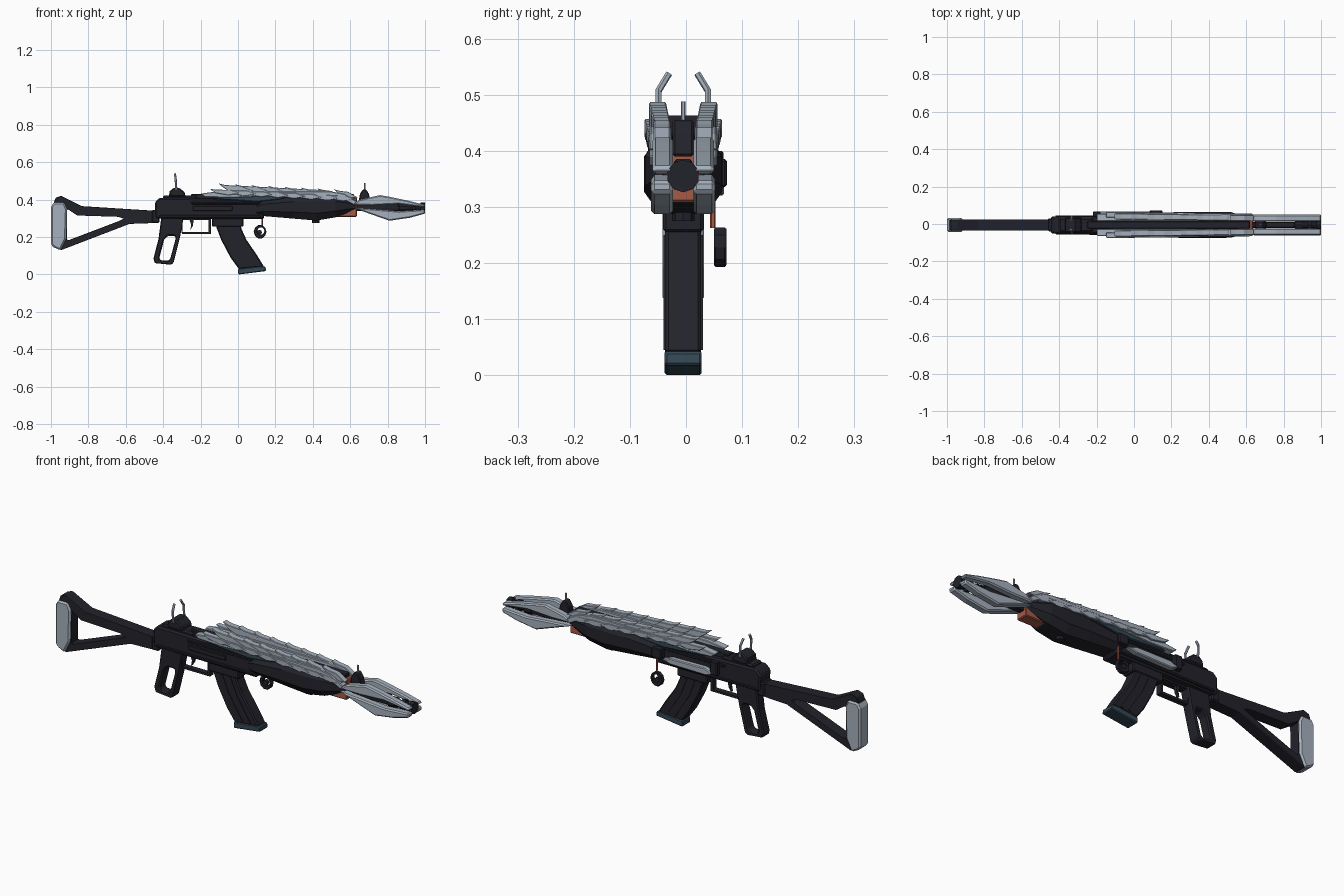
import bpy, bmesh, math
from mathutils import Vector, Matrix

cube = bpy.data.objects.get("Cube")
if cube:
    bpy.data.objects.remove(cube, do_unlink=True)

CY = -0.005  # centre plane of the weapon


def material(name, rgb):
    m = bpy.data.materials.new(name)
    m.use_nodes = True
    m.diffuse_color = (*rgb, 1)
    m.node_tree.nodes["Principled BSDF"].inputs["Base Color"].default_value = (*rgb, 1)
    return m


BLACK = material("blue black", (0.016, 0.016, 0.024))
GREY = material("pale steel", (0.38, 0.44, 0.51))
TEAL = material("dark teal", (0.035, 0.065, 0.09))
RED = material("rust red", (0.38, 0.1, 0.06))


def finish(name, bm, mat, bevel=0.0):
    bmesh.ops.recalc_face_normals(bm, faces=bm.faces)
    me = bpy.data.meshes.new(name)
    bm.to_mesh(me)
    bm.free()
    me.materials.append(mat)
    ob = bpy.data.objects.new(name, me)
    ob.location.y = CY
    bpy.context.collection.objects.link(ob)
    if bevel:
        b = ob.modifiers.new("chamfer", "BEVEL")
        b.width, b.segments = bevel, 1
        b.limit_method, b.angle_limit = "ANGLE", math.radians(40)
    return ob


def plate(name, pts, y0, y1, mat, bevel=0.0, mirror=False, hole=None):
    """Extrude an x-z outline along y; a hole needs as many points as the outline."""
    bm = bmesh.new()
    n = len(pts)
    for a, b in [(y0, y1)] + ([(-y1, -y0)] if mirror else []):
        loops = [[[bm.verts.new((x, y, z)) for x, z in ring] for y in (a, b)]
                 for ring in ([pts, hole] if hole else [pts])]
        for lo, hi in loops:
            for i in range(n):
                j = (i + 1) % n
                bm.faces.new((lo[i], lo[j], hi[j], hi[i]))
        for s in (0, 1):
            if hole:
                o, h = loops[0][s], loops[1][s]
                for i in range(n):
                    j = (i + 1) % n
                    bm.faces.new((o[i], o[j], h[j], h[i]))
            else:
                bm.faces.new(loops[0][s])
    return finish(name, bm, mat, bevel)


def box(name, x0, x1, y0, y1, z0, z1, mat, bevel=0.0, mirror=False):
    return plate(name, [(x0, z0), (x1, z0), (x1, z1), (x0, z1)], y0, y1, mat, bevel, mirror)


def rod(name, a, b, r, mat, sides=8, r2=None, mirror=False):
    bm = bmesh.new()
    for s in ((1, -1) if mirror else (1,)):
        p, q = (Vector((v[0], v[1] * s, v[2])) for v in (a, b))
        d = q - p
        mtx = Matrix.Translation((p + q) / 2) @ d.to_track_quat("Z", "Y").to_matrix().to_4x4()
        bmesh.ops.create_cone(bm, cap_ends=True, segments=sides, radius1=r,
                              radius2=r if r2 is None else r2, depth=d.length, matrix=mtx)
    return finish(name, bm, mat)


def loft(name, sections, mat):
    """Eight-sided sections along x, given as (x, half width, bottom, top)."""
    bm = bmesh.new()
    rings = []
    for x, w, b, t in sections:
        c = (t - b) * 0.28
        half = [(w * 0.6, b), (w, b + c), (w, t - c), (w * 0.65, t)]
        ring = half + [(-y, z) for y, z in reversed(half)]
        rings.append([bm.verts.new((x, y, z)) for y, z in ring])
    for r, s in zip(rings, rings[1:]):
        for i in range(8):
            j = (i + 1) % 8
            bm.faces.new((r[i], r[j], s[j], s[i]))
    bm.faces.new(rings[0])
    bm.faces.new(rings[-1])
    return finish(name, bm, mat)


# Shoulder stock with its triangular opening and pale butt plate
plate("stock", [(-.99, .37), (-.975, .41), (-.945, .42), (-.835, .365), (-.44, .34),
                (-.44, .275), (-.58, .27), (-.945, .13), (-.985, .15)], -.029, .029, BLACK, .008,
      hole=[(-.915, .345), (-.91, .347), (-.905, .345), (-.86, .315), (-.64, .308),
            (-.61, .298), (-.63, .288), (-.9, .185), (-.915, .185)])
plate("butt_plate", [(-1, .36), (-.985, .385), (-.93, .385), (-.915, .35), (-.92, .19),
                     (-.95, .128), (-.985, .145), (-1, .16)], -.037, .037, GREY, .008)
box("stock_hinge", -.46, -.42, -.035, .035, .275, .345, BLACK, .006)

# Receiver, cover and side details
plate("receiver", [(-.44, .30), (.14, .295), (.14, .4), (-.42, .41), (-.445, .385)],
      -.046, .046, BLACK, .008)
box("top_cover", -.40, -.22, -.036, .036, .40, .422, BLACK, .007)
box("side_rail", -.42, .12, -.051, .051, .305, .318, BLACK, .003)
box("upper_side_rail", -.25, .12, -.051, .051, .375, .388, BLACK, .003)
box("ejection_cover", -.24, -.03, -.054, -.044, .34, .365, BLACK, .003)
plate("charging_plate", [(-.2, .335), (-.15, .355), (.04, .352), (.09, .335), (.04, .322),
                         (-.16, .32)], .045, .073, GREY, .004)
box("rear_side_block", -.22, -.18, .045, .072, .33, .4, BLACK, .004)
box("center_rail", -.25, .62, -.02, .02, .39, .43, BLACK, .004)
box("magazine_well", -.14, .03, -.036, .036, .255, .31, BLACK, .005)

# Rear sight with two bent prongs
plate("rear_sight_base", [(-.37, .415), (-.28, .415), (-.285, .44), (-.315, .463),
                          (-.345, .463), (-.365, .445)], -.04, .04, BLACK, .006)
rod("rear_sight_post", (-.33, .044, .45), (-.333, .044, .51), .006, GREY, 6, mirror=True)
rod("rear_sight_tip", (-.333, .044, .507), (-.337, .025, .538), .006, GREY, 6, mirror=True)

# Pistol grip with open frame
plate("grip", [(-.41, .305), (-.29, .305), (-.31, .2), (-.345, .06), (-.36, .052),
               (-.445, .06), (-.452, .085), (-.425, .19)], -.027, .027, BLACK, .006,
      hole=[(-.375, .207), (-.335, .205), (-.335, .185), (-.362, .085), (-.372, .073),
            (-.415, .075), (-.42, .09), (-.395, .185)])

# Trigger and guard
plate("trigger_guard", [(-.31, .3), (-.145, .3), (-.145, .215), (-.3, .215)], -.014, .014, BLACK,
      hole=[(-.298, .29), (-.157, .29), (-.157, .226), (-.298, .226)])
plate("trigger", [(-.262, .3), (-.238, .3), (-.24, .262), (-.255, .237), (-.25, .265)],
      -.008, .008, BLACK)

# Curved magazine
plate("magazine", [(-.125, .3), (.005, .3), (.02, .24), (.045, .185), (.1, .105), (.14, .04),
                   (.005, .028), (-.04, .09), (-.09, .185), (-.115, .25)],
      -.032, .032, BLACK, .006)
for k in range(2):
    s = .045 * k
    plate("magazine_rib", [(-.07 + s, .25), (-.058 + s, .25), (-.025 + s, .17), (.055 + s, .045),
                           (.04 + s, .045), (-.038 + s, .17)], -.035, .035, BLACK)
plate("magazine_base", [(0, .002), (.007, 0), (.15, .018), (.147, .042), (.12, .044), (.0, .03)],
      -.033, .033, TEAL, .004)

# Faceted handguard and its underside parts
loft("handguard", [(.1, .052, .315, .38), (.135, .066, .312, .4), (.3, .07, .298, .425),
                   (.42, .07, .288, .428), (.52, .068, .305, .425), (.63, .035, .345, .385)], BLACK)
rod("underside_knob", (.415, 0, .275), (.415, 0, .3), .02, BLACK)
box("red_core", .48, .635, -.03, .03, .308, .412, RED, .004)
plate("teal_side", [(-.14, .405), (.1, .388), (.22, .4), (.3, .425), (-.1, .43)],
      .02, .055, TEAL, .004, mirror=True)

# Pale shell over the top, with overlapping feather blades
plate("shell_base", [(-.18, .415), (-.2, .432), (-.1, .445), (.5, .443), (.57, .43), (.635, .39),
                     (.62, .372), (.53, .418), (.3, .424), (-.05, .41)],
      .021, .06, GREY, .003, mirror=True)
for i in range(8):
    x, z = -.105 + .088 * i, .487 - .0045 * i
    length = .2 if i < 6 else .13
    outer = .069 - .0012 * i
    plate("upper_blade", [(x, z), (x + .035, z - .009), (x + length * .6, z - .014),
                          (x + length, z - .045), (x + length * .5, z - .05),
                          (x + .05, z - .037), (x + .025, z - .022)],
          .03 - .001 * i, outer - .008, GREY, .002, mirror=True)
    x, z = x - .045, z - .03
    plate("lower_blade", [(x, z), (x + .04, z - .004), (x + .11, z - .005),
                          (x + .16, z - .022), (x + .1, z - .034), (x + .03, z - .022)],
          .04, outer, GREY, .002, mirror=True)

# Front sight
plate("front_sight_base", [(.645, .39), (.71, .39), (.7, .43), (.685, .455), (.668, .455),
                           (.652, .43)], -.019, .019, BLACK, .004)
rod("front_sight_post", (.678, 0, .45), (.678, 0, .488), .004, GREY, 6)

# Barrel and slotted muzzle
rod("barrel", (.58, 0, .355), (.94, 0, .355), .017, BLACK, 12)
box("barrel_shroud", .6, .86, -.016, .016, .338, .385, BLACK, .004)
rod("muzzle_collar", (.86, 0, .355), (.9, 0, .355), .026, BLACK, 10)
rod("muzzle_core", (.89, 0, .355), (.99, 0, .355), .019, BLACK, 10)
rod("muzzle_ring", (.93, 0, .355), (.95, 0, .355), .028, BLACK, 10)
rod("muzzle_tip", (.975, 0, .355), (.999, 0, .355), .029, BLACK, 10)

# Pale jaws flanking the barrel
plate("upper_jaw", [(.61, .37), (.65, .4), (.76, .424), (.81, .415), (.92, .392), (1, .372),
                    (1, .358), (.86, .376), (.72, .369)], .018, .055, GREY, .006, mirror=True)
plate("lower_jaw", [(.61, .358), (.72, .35), (.86, .338), (1, .347), (1, .325), (.92, .303),
                    (.81, .287), (.71, .322)], .018, .057, GREY, .006, mirror=True)

# Hanging charm on the left side
box("charm_mount", .09, .145, .045, .078, .335, .385, BLACK, .004)
rod("charm_cord", (.13, .053, .262), (.13, .053, .335), .005, RED, 6)
disc = [(math.cos(a * math.tau / 10), math.sin(a * math.tau / 10)) for a in range(10)]
plate("charm_ring", [(.118 + .034 * c, .228 + .037 * s) for c, s in disc], .055, .077, BLACK, .003,
      hole=[(.122 + .019 * c, .232 + .02 * s) for c, s in disc])
rod("charm_bead", (.115, .058, .225), (.115, .074, .225), .013, BLACK)
